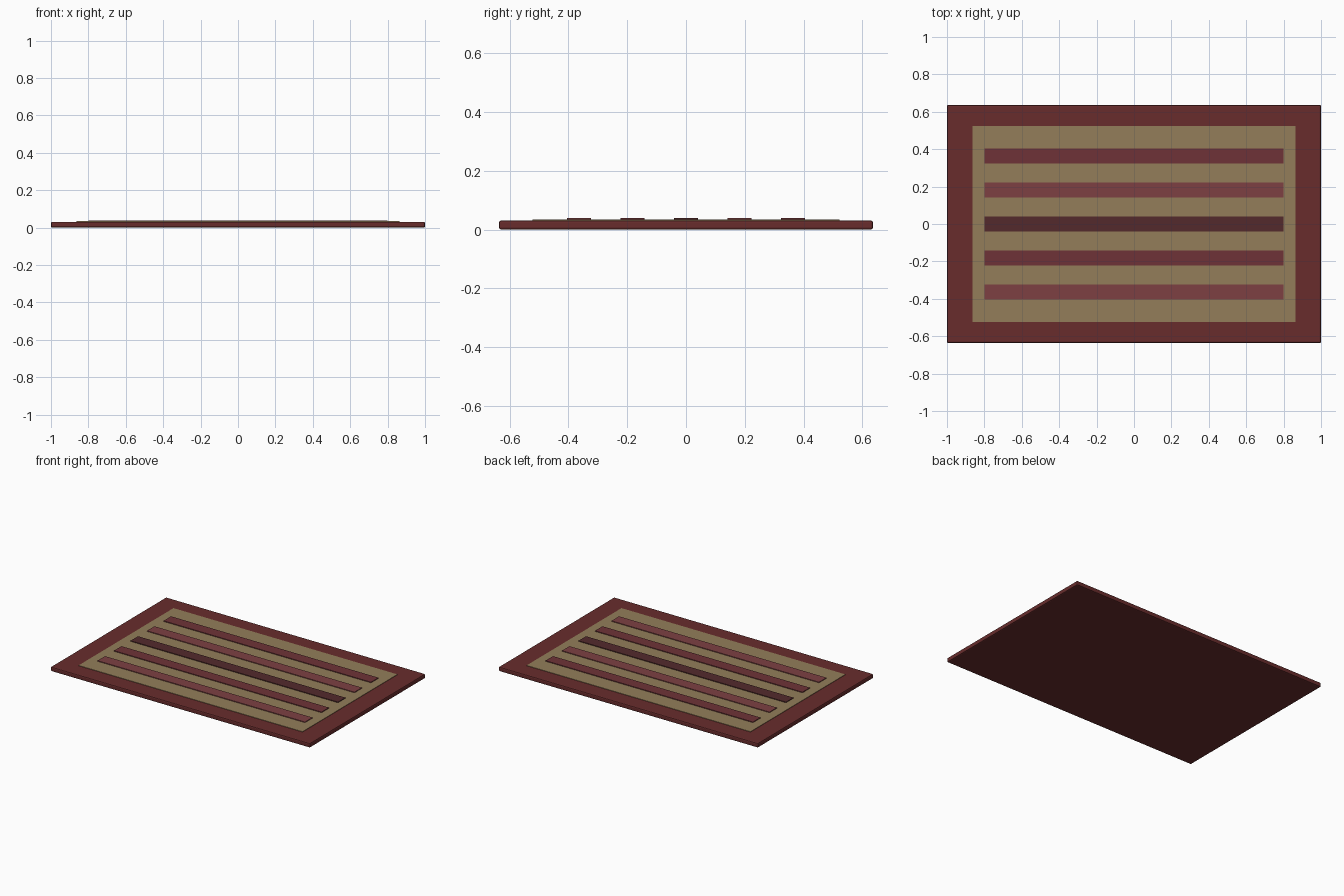
import bpy

if "Cube" in bpy.data.objects:
    bpy.data.objects.remove(bpy.data.objects["Cube"])

S = 1 / 1.1


def material(name, rgb):
    mat = bpy.data.materials.new(name)
    mat.diffuse_color = tuple((c / 255) ** 2.2 for c in rgb) + (1,)
    mat.use_nodes = True
    mat.node_tree.nodes["Principled BSDF"].inputs["Base Color"].default_value = mat.diffuse_color
    return mat


def slab(name, half_x, half_y, z0, z1, mat, y=0.0, bevel=0.0):
    bpy.ops.mesh.primitive_cube_add(size=1, location=(0, y, (z0 + z1) / 2))
    ob = bpy.context.object
    ob.name = name
    ob.scale = (2 * half_x, 2 * half_y, z1 - z0)
    bpy.ops.object.transform_apply(location=False, rotation=False, scale=True)
    ob.data.materials.append(mat)
    if bevel:
        mod = ob.modifiers.new("soft_edge", 'BEVEL')
        mod.width = bevel
        mod.segments = 2
    return ob


# Rug border with softened edges
slab("rug_border", 1.0, 0.7 * S, 0, 0.031, material("border_red", (104, 48, 48)), bevel=0.007)

# Raised tan field
slab("rug_field", 0.95 * S, 0.575 * S, 0.025, 0.034, material("field_tan", (146, 125, 90)))

# Woven stripes, colours repeating every three
stripe_mats = [
    material("stripe_rose", (124, 66, 68)),
    material("stripe_red", (110, 54, 58)),
    material("stripe_dark", (84, 46, 48)),
]
for i in range(5):
    slab(f"stripe_{i + 1}", 0.8, 0.045 * S, 0.03, 0.039, stripe_mats[i % 3], y=(i - 2) * 0.2 * S)
